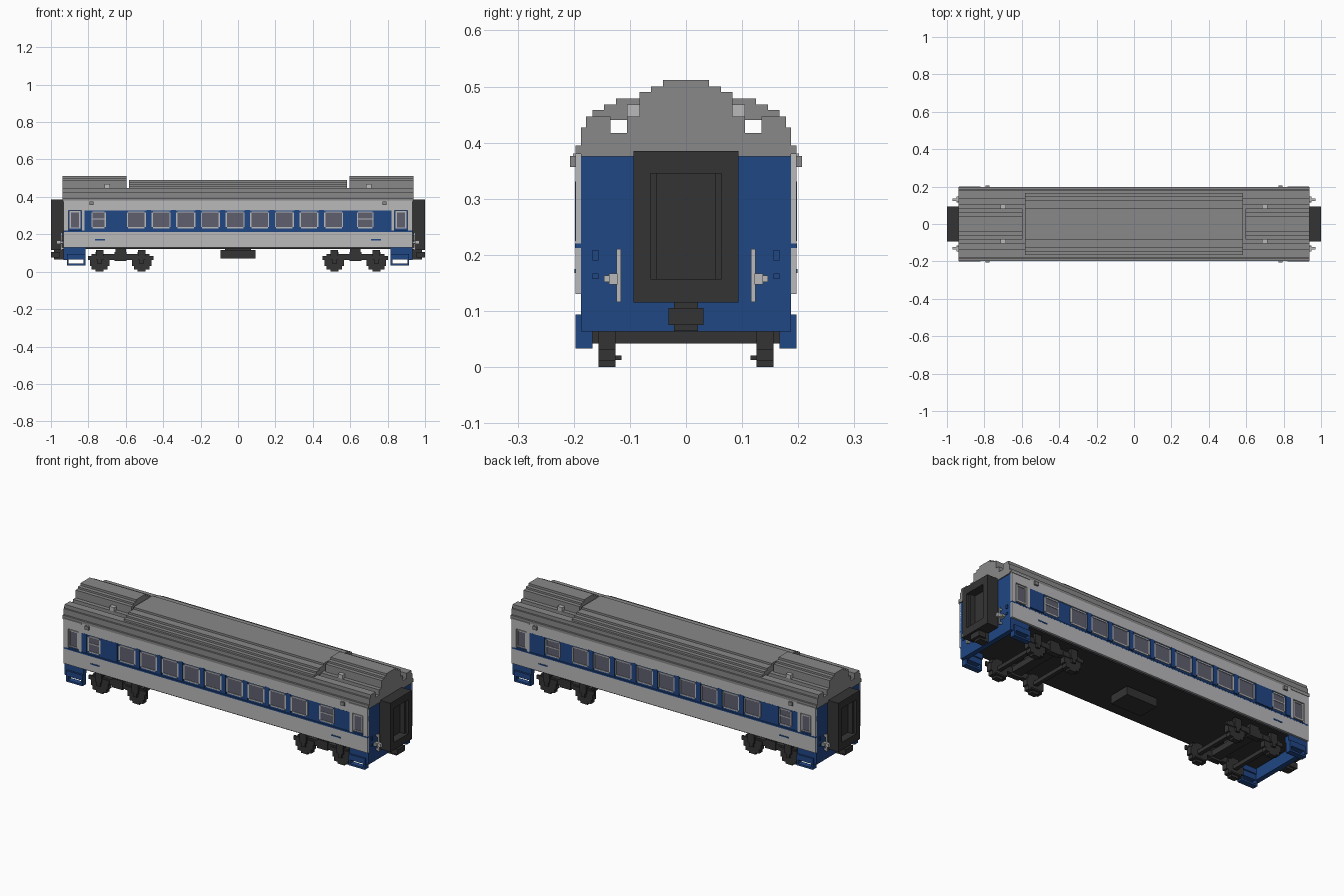
import bpy, bmesh
from mathutils import Vector

cube = bpy.data.objects.get("Cube")
if cube:
    bpy.data.objects.remove(cube, do_unlink=True)


def material(name, r, g, b):
    m = bpy.data.materials.new(name)
    m.use_nodes = True
    m.diffuse_color = (r, g, b, 1)
    bsdf = m.node_tree.nodes["Principled BSDF"]
    bsdf.inputs["Base Color"].default_value = (r, g, b, 1)
    bsdf.inputs["Roughness"].default_value = 0.8
    return m


ROOF = material("roof grey", 0.25, 0.25, 0.25)
LIGHT = material("light grey", 0.49, 0.49, 0.50)
BLUE = material("deep blue", 0.015, 0.063, 0.235)
DARK = material("dark iron", 0.034, 0.034, 0.034)
GLASS = material("smoky glass", 0.115, 0.115, 0.16)


def finish(name, bm, mat):
    bmesh.ops.recalc_face_normals(bm, faces=bm.faces[:])
    me = bpy.data.meshes.new(name)
    bm.to_mesh(me)
    bm.free()
    me.materials.append(mat)
    ob = bpy.data.objects.new(name, me)
    bpy.context.collection.objects.link(ob)
    return ob


def boxes(name, mat, items, mx=False, my=False):
    """One mesh of boxes (x0, x1, y0, y1, z0, z1), optionally mirrored in x and y."""
    bm = bmesh.new()
    for x0, x1, y0, y1, z0, z1 in items:
        for sx in ((1, -1) if mx else (1,)):
            for sy in ((1, -1) if my else (1,)):
                c = Vector((sx * (x0 + x1) / 2, sy * (y0 + y1) / 2, (z0 + z1) / 2))
                vs = bmesh.ops.create_cube(bm, size=1)["verts"]
                for v in vs:
                    v.co = Vector((v.co.x * (x1 - x0), v.co.y * (y1 - y0), v.co.z * (z1 - z0))) + c
    return finish(name, bm, mat)


def extrude_profile(name, mat, half, x0, x1):
    """Extrude a half profile of (y, z), mirrored about y = 0, along x."""
    pts = half + [(-y, z) for y, z in reversed(half)]
    bm = bmesh.new()
    f = bm.faces.new([bm.verts.new((x0, y, z)) for y, z in pts])
    r = bmesh.ops.extrude_face_region(bm, geom=[f])
    verts = [g for g in r["geom"] if isinstance(g, bmesh.types.BMVert)]
    bmesh.ops.translate(bm, verts=verts, vec=(x1 - x0, 0, 0))
    return finish(name, bm, mat)


# Stepped roof: shell with two grooves, wide middle cover, raised end covers
shell = [(0.187, 0.375), (0.187, 0.38), (0.197, 0.38), (0.197, 0.395), (0.187, 0.395),
         (0.187, 0.427), (0.178, 0.427), (0.178, 0.447), (0.135, 0.447), (0.135, 0.417),
         (0.105, 0.417), (0.105, 0.447)]
middle = [(0.167, 0.44), (0.167, 0.458), (0.146, 0.458), (0.146, 0.468), (0.125, 0.468),
          (0.125, 0.479), (0.083, 0.479), (0.083, 0.49)]
raised = [(0.083, 0.44), (0.083, 0.49), (0.0625, 0.49), (0.0625, 0.50), (0.041, 0.50), (0.041, 0.512)]
extrude_profile("roof_shell", ROOF, shell, -0.9375, 0.9375)
extrude_profile("roof_middle_cover", ROOF, middle, -0.583, 0.583)
for side, s in (("left", 1), ("right", -1)):
    extrude_profile("roof_end_cover_" + side, ROOF, raised, s * 0.595, s * 0.9375)
boxes("roof_vents", LIGHT, [(0.685, 0.715, 0.083, 0.105, 0.446, 0.468)], True, True)

# Body core, floor and side panels
boxes("body_core", BLUE, [(-0.932, 0.932, -0.187, 0.187, 0.13, 0.376)])
boxes("floor", DARK, [(-0.90, 0.90, -0.185, 0.185, 0.122, 0.131)])
boxes("side_panels", LIGHT, [(-0.932, 0.932, 0.186, 0.197, 0.13, 0.212),
                             (-0.932, 0.932, 0.186, 0.197, 0.328, 0.381)], my=True)
boxes("blue_side_line", BLUE, [(-0.932, 0.932, 0.186, 0.1975, 0.212, 0.220)], my=True)
boxes("window_band", BLUE, [(-0.83, 0.83, 0.186, 0.192, 0.219, 0.329)], my=True)

# Windows: a light frame with recessed glass, blue pillars between
windows = [(-0.543 + 0.1318 * i, 0.088) for i in range(9)] + [(-0.745, 0.064), (0.68, 0.076)]
frames, glass, bars = [], [], []
for x, w in windows:
    a, b, t = x - w / 2, x + w / 2, 0.007
    frames += [(a - t, a, 0.19, 0.196, 0.238, 0.316), (b, b + t, 0.19, 0.196, 0.238, 0.316),
               (a, b, 0.19, 0.196, 0.231, 0.238), (a, b, 0.19, 0.196, 0.316, 0.322)]
    glass.append((a, b, 0.19, 0.193, 0.238, 0.316))
for x, w in windows[-2:]:
    bars.append((x - w / 2, x + w / 2, 0.19, 0.196, 0.278, 0.284))
boxes("window_frames", LIGHT, frames, my=True)
boxes("window_glass", GLASS, glass, my=True)
boxes("window_bars", LIGHT, bars, my=True)
pillars = [(-0.477 + 0.1318 * i - 0.013, -0.477 + 0.1318 * i + 0.013, 0.19, 0.1975, 0.225, 0.331)
           for i in range(8)]
pillars += [(-0.705, -0.602, 0.19, 0.1975, 0.225, 0.328), (0.73, 0.82, 0.19, 0.1975, 0.225, 0.328),
            (-0.82, -0.79, 0.19, 0.1975, 0.225, 0.328)]
boxes("blue_pillars", BLUE, pillars, my=True)

# Doors at both ends of each side
boxes("door_posts", LIGHT, [(0.905, 0.932, 0.186, 0.197, 0.219, 0.329),
                            (0.82, 0.838, 0.186, 0.197, 0.219, 0.329)], True, True)
boxes("door_window_frames", LIGHT, [(0.842, 0.849, 0.186, 0.195, 0.23, 0.324),
                                    (0.893, 0.90, 0.186, 0.195, 0.23, 0.324),
                                    (0.849, 0.893, 0.186, 0.195, 0.317, 0.324),
                                    (0.849, 0.893, 0.186, 0.195, 0.23, 0.237)], True, True)
boxes("door_window_glass", GLASS, [(0.849, 0.893, 0.186, 0.191, 0.237, 0.317)], True, True)
boxes("door_drip_rails", LIGHT, [(0.82, 0.935, 0.196, 0.201, 0.375, 0.381)], True, True)
boxes("side_lamps", ROOF, [(0.772, 0.795, 0.196, 0.207, 0.357, 0.376)], True, True)
boxes("side_plates", BLUE, [(0.71, 0.765, 0.196, 0.199, 0.168, 0.175)], True, True)

# Lower end walls and open entry steps
boxes("end_aprons", BLUE, [(0.905, 0.932, -0.187, 0.187, 0.063, 0.131)], True)
steps = [(0.815, 0.915, 0.160, 0.187, 0.094, 0.131),
         (0.815, 0.915, 0.167, 0.197, 0.064, 0.094),
         (0.815, 0.915, 0.167, 0.197, 0.033, 0.043),
         (0.815, 0.825, 0.167, 0.197, 0.042, 0.065),
         (0.905, 0.915, 0.167, 0.197, 0.042, 0.065)]
boxes("entry_steps", BLUE, steps, True, True)

# Gangway connections with a recessed door
boxes("gangway_frames", DARK, [(0.931, 1.0, 0.063, 0.094, 0.115, 0.385),
                               (0.931, 1.0, -0.094, -0.063, 0.115, 0.385),
                               (0.931, 1.0, -0.063, 0.063, 0.345, 0.385),
                               (0.931, 1.0, -0.063, 0.063, 0.115, 0.157)], True)
boxes("gangway_doors", DARK, [(0.931, 0.955, -0.063, 0.063, 0.157, 0.345)], True)
boxes("gangway_door_posts", DARK, [(0.954, 0.985, 0.052, 0.064, 0.157, 0.345)], True, True)

# Couplers, end handrails and sockets
boxes("couplers", DARK, [(0.93, 0.985, -0.021, 0.021, 0.064, 0.116),
                         (0.955, 1.0, -0.031, 0.031, 0.075, 0.105)], True)
boxes("end_handrails", LIGHT, [(0.942, 0.95, 0.116, 0.124, 0.116, 0.21),
                               (0.931, 0.944, 0.116, 0.124, 0.195, 0.205),
                               (0.931, 0.944, 0.116, 0.124, 0.12, 0.13),
                               (0.931, 0.97, 0.122, 0.137, 0.147, 0.167),
                               (0.931, 0.95, 0.137, 0.146, 0.152, 0.163)], True, True)
boxes("end_sockets", BLUE, [(0.931, 0.937, 0.156, 0.167, 0.19, 0.209),
                            (0.931, 0.937, 0.156, 0.167, 0.157, 0.167)], True, True)

# Bogies: blocky wheels, axles, side frames and pivots
wheels, axles, brakes = [], [], []
for x in (0.515, 0.74):
    for dx, dz in ((0.0525, 0.021), (0.042, 0.042), (0.021, 0.0525)):
        wheels.append((x - dx, x + dx, 0.126, 0.156, 0.0525 - dz, 0.0525 + dz))
    axles.append((x - 0.011, x + 0.011, -0.167, 0.167, 0.042, 0.063))
    brakes += [(x - 0.031, x + 0.031, 0.115, 0.127, 0.0125, 0.021),
               (x - 0.02, x + 0.02, 0.150, 0.167, 0.063, 0.115)]
    brakes += [(x - 0.063, x + 0.063, 0.150, 0.160, 0.063, 0.085)]
boxes("wheels", DARK, wheels, True, True)
boxes("axles", DARK, axles, True)
boxes("axle_boxes_and_brakes", DARK, brakes, True, True)
boxes("bogie_side_frames", DARK, [(0.515, 0.74, 0.130, 0.156, 0.063, 0.094),
                                  (0.595, 0.66, 0.130, 0.160, 0.056, 0.105),
                                  (0.60, 0.655, 0.130, 0.156, 0.10, 0.125)], True, True)
boxes("bogie_bolsters", DARK, [(0.60, 0.655, -0.135, 0.135, 0.068, 0.100),
                               (0.605, 0.65, -0.05, 0.05, 0.095, 0.125)], True)

# Equipment box under the floor
boxes("underfloor_box", DARK, [(-0.094, 0.094, -0.06, 0.06, 0.07, 0.116),
                               (-0.07, 0.07, -0.04, 0.04, 0.11, 0.125)])
